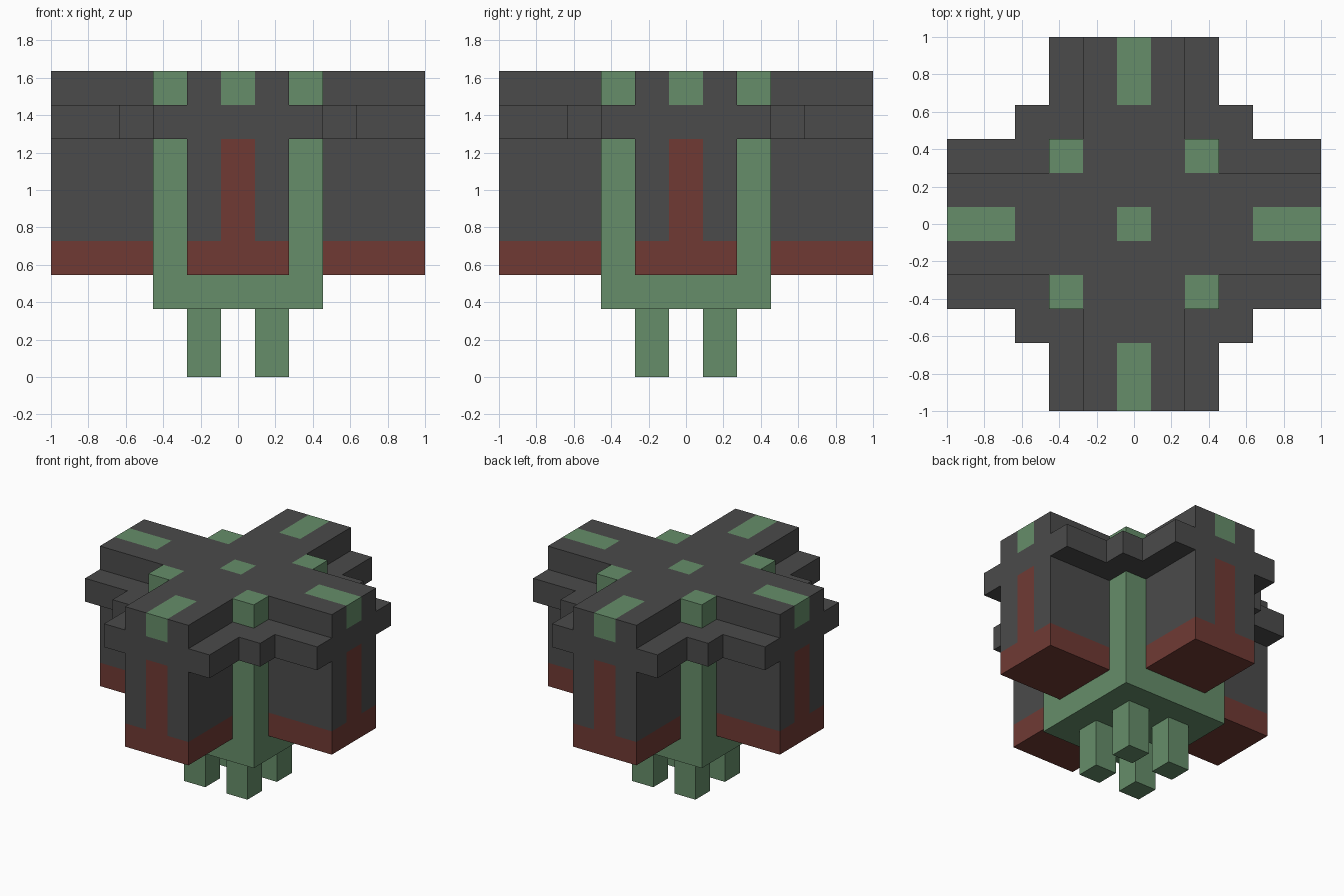
import bpy, bmesh, math
from mathutils import Matrix, Vector

if "Cube" in bpy.data.objects:
    bpy.data.objects.remove(bpy.data.objects["Cube"], do_unlink=True)

U = 2 / 11  # one block


def material(name, rgb):
    m = bpy.data.materials.new(name)
    m.use_nodes = True
    m.diffuse_color = (*rgb, 1)
    m.node_tree.nodes["Principled BSDF"].inputs["Base Color"].default_value = (*rgb, 1)
    return m


GREEN, DARK, RED = range(3)
MATERIALS = [
    material("moss green", (0.133, 0.27, 0.144)),
    material("charcoal grey", (0.07, 0.07, 0.07)),
    material("brick red", (0.162, 0.042, 0.034)),
]


def prism(name, outline, z0, z1, rule, cuts=(), turn=0):
    """Extrude an outline in block units, cut it on planes and colour faces by rule."""
    bm = bmesh.new()
    base = bm.faces.new([bm.verts.new((x, y, z0)) for x, y in outline])
    top = bmesh.ops.extrude_face_region(bm, geom=[base], use_keep_orig=True)
    verts = [g for g in top["geom"] if isinstance(g, bmesh.types.BMVert)]
    bmesh.ops.translate(bm, verts=verts, vec=(0, 0, z1 - z0))
    bmesh.ops.recalc_face_normals(bm, faces=bm.faces[:])
    for axis, value in cuts:
        normal = Vector((0, 0, 0))
        normal[axis] = 1
        bmesh.ops.bisect_plane(bm, geom=bm.verts[:] + bm.edges[:] + bm.faces[:],
                               plane_co=normal * value, plane_no=normal)
    bm.normal_update()
    for f in bm.faces:
        f.material_index = rule(f.calc_center_median(), f.normal)
    bm.transform(Matrix.Rotation(turn, 4, "Z") @ Matrix.Scale(U, 4))
    mesh = bpy.data.meshes.new(name)
    bm.to_mesh(mesh)
    bm.free()
    for m in MATERIALS:
        mesh.materials.append(m)
    obj = bpy.data.objects.new(name, mesh)
    bpy.context.collection.objects.link(obj)
    return obj


def rect(x0, x1, y0, y1):
    return [(x0, y0), (x1, y0), (x1, y1), (x0, y1)]


def four_fold(corner):
    """Repeat one corner of an outline around the centre."""
    points = []
    for _ in range(4):
        points += corner
        corner = [(-y, x) for x, y in corner]
    return points


def green(c, n):
    return GREEN


def dark(c, n):
    return DARK


def arm_paint(c, n):
    stripe = n.y < -0.5 and abs(c.x) < 0.5
    return RED if c.z < 4 or stripe else DARK


def roof_paint(c, n):
    near, far = sorted((abs(c.x), abs(c.y)))
    return GREEN if near < 0.49 and (far < 0.49 or far > 3.6) else DARK


# Legs and central body
for side, sx in (("left", 1), ("right", -1)):
    for end, sy in (("front", -1), ("back", 1)):
        prism(f"{end}_{side}_leg", rect(sx - 0.5, sx + 0.5, sy - 0.5, sy + 0.5), 0, 2, green)
        # Corner post standing on the ledge
        px, py = 2 * sx, 2 * sy
        prism(f"{end}_{side}_corner_post",
              rect(px - 0.5, px + 0.5, py - 0.5, py + 0.5), 8, 9, green)
prism("body", rect(-2.5, 2.5, -2.5, 2.5), 2, 7, green)

# Four arms with a red foot and a red stripe on the end
for i, side in enumerate(("front", "left", "back", "right")):
    prism(f"{side}_arm", rect(-1.5, 1.5, -5.5, -2.5), 3, 7, arm_paint,
          cuts=[(2, 4), (0, -0.5), (0, 0.5)], turn=i * math.pi / 2)

# Stepped ledge around the body
prism("ledge", four_fold([(5.5, 2.5), (3.5, 2.5), (3.5, 3.5), (2.5, 3.5), (2.5, 5.5)]),
      7, 8, dark)

# Cross-shaped roof with green inlays
prism("roof", four_fold([(5.5, 1.5), (1.5, 1.5), (1.5, 5.5)]), 8, 9, roof_paint,
      cuts=[(axis, v) for axis in (0, 1) for v in (-3.5, -0.5, 0.5, 3.5)])
